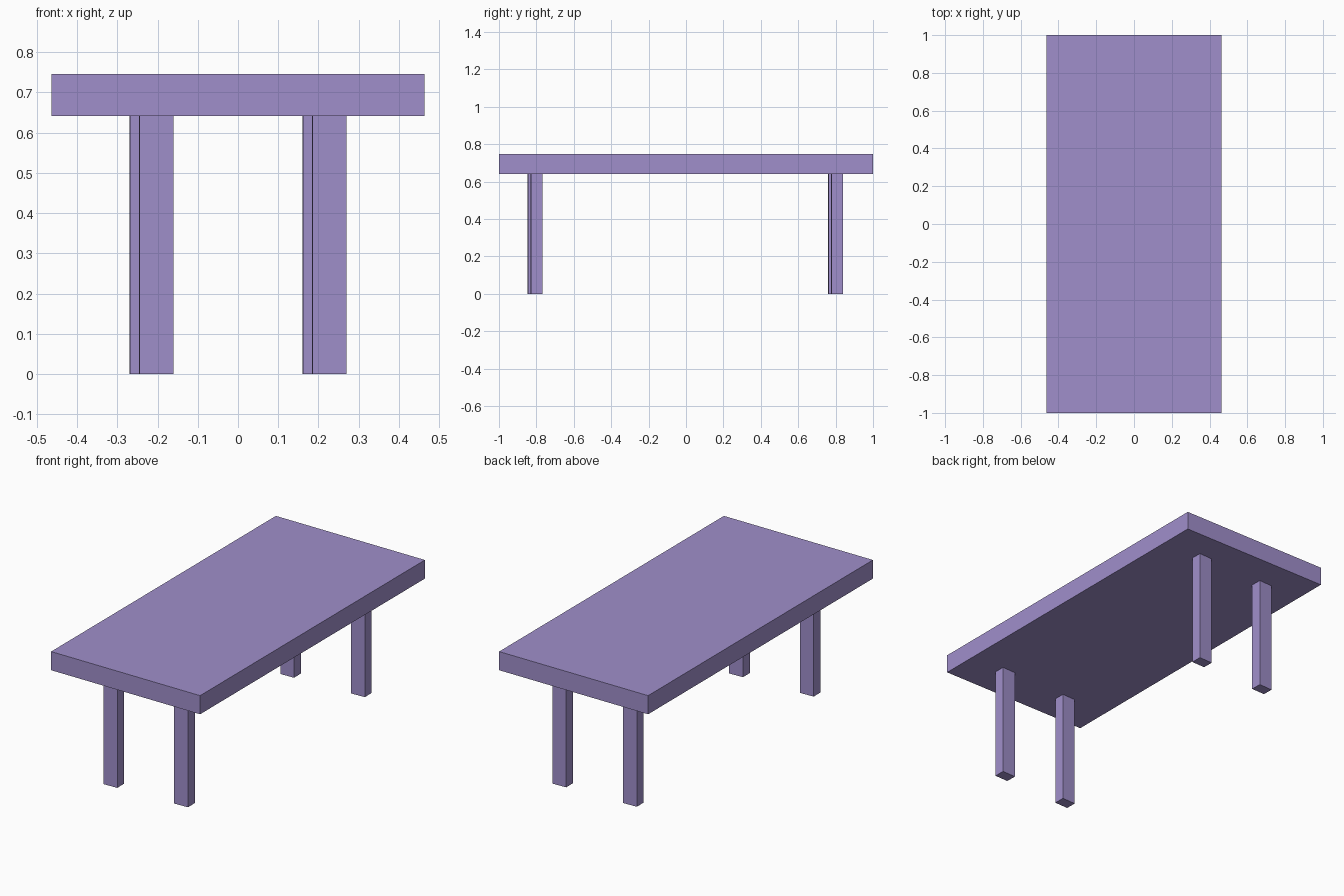
import bpy
import bmesh
from mathutils import Matrix, Vector

if "Cube" in bpy.data.objects:
    bpy.data.objects.remove(bpy.data.objects["Cube"])

purple = bpy.data.materials.new("soft purple")
purple.diffuse_color = (0.352, 0.275, 0.597, 1.0)
purple.use_nodes = True
purple.node_tree.nodes["Principled BSDF"].inputs["Base Color"].default_value = purple.diffuse_color

# The leg frame sits slightly askew under the top
SKEW = Matrix(((1, -0.0148, 0), (0.035, 1, 0), (0, 0, 1))).to_4x4()


def box(name, size, centre, skew=None):
    bm = bmesh.new()
    bmesh.ops.create_cube(bm, size=1)
    bmesh.ops.scale(bm, vec=size, verts=bm.verts)
    if skew:
        bmesh.ops.transform(bm, matrix=skew, verts=bm.verts)
    mesh = bpy.data.meshes.new(name)
    bm.to_mesh(mesh)
    bm.free()
    mesh.materials.append(purple)
    obj = bpy.data.objects.new(name, mesh)
    obj.location = centre
    bpy.context.collection.objects.link(obj)
    return obj


# Table top
TOP, UNDER = 0.746, 0.641
box("table_top", (0.928, 2.0, TOP - UNDER), (0, 0, (TOP + UNDER) / 2))

# Four legs
for side, x in (("left", -0.215), ("right", 0.215)):
    for end, y in (("front", -0.8035), ("back", 0.8035)):
        centre = SKEW @ Vector((x, y, UNDER / 2)) + Vector((0, -0.004, 0))
        box(f"{end}_{side}_leg", (0.084, 0.062, UNDER), centre, SKEW)
